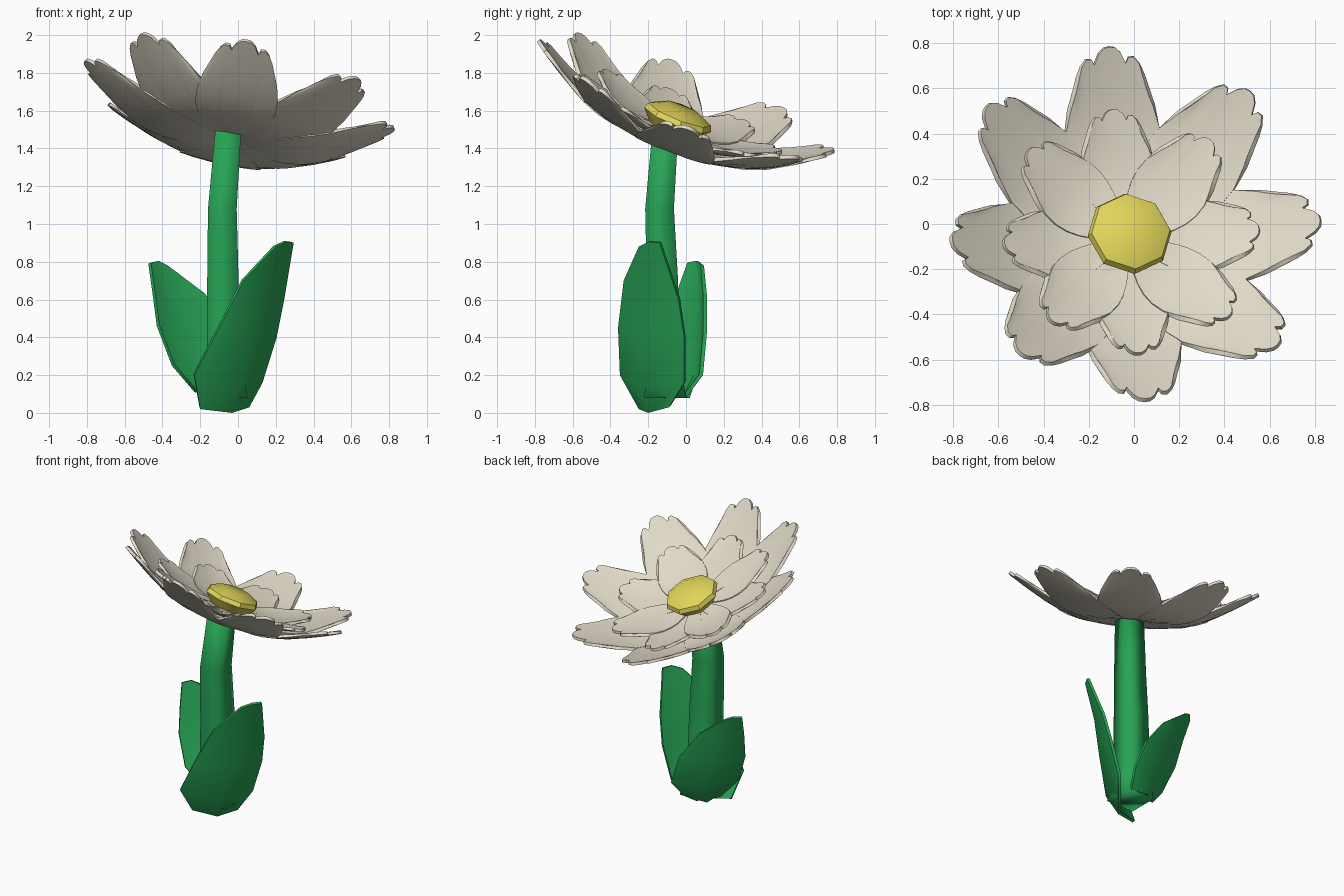
import bpy, bmesh, math
from mathutils import Vector, Matrix

if "Cube" in bpy.data.objects:
    bpy.data.objects.remove(bpy.data.objects["Cube"])


def material(name, rgb):
    m = bpy.data.materials.new(name)
    m.diffuse_color = (*rgb, 1)
    m.use_nodes = True
    m.node_tree.nodes["Principled BSDF"].inputs["Base Color"].default_value = m.diffuse_color
    return m


CREAM = material("cream petal", (0.75, 0.70, 0.58))
YELLOW = material("yellow centre", (0.75, 0.66, 0.10))
GREEN = material("leaf green", (0.02, 0.37, 0.09))

# Flower head frame: tilted to the back and right
NORMAL = Vector((0.18, 0.36, 0.92)).normalized()
HEAD = (Matrix.Translation((-0.035, -0.075, 1.473))
        @ Vector((0, 0, 1)).rotation_difference(NORMAL).to_matrix().to_4x4())


def finish(bm, name, mat, angle=40):
    bmesh.ops.recalc_face_normals(bm, faces=bm.faces)
    me = bpy.data.meshes.new(name)
    bm.to_mesh(me)
    bm.free()
    me.materials.append(mat)
    ob = bpy.data.objects.new(name, me)
    bpy.context.collection.objects.link(ob)
    bpy.ops.object.select_all(action='DESELECT')
    ob.select_set(True)
    bpy.context.view_layer.objects.active = ob
    bpy.ops.object.shade_smooth_by_angle(angle=math.radians(angle))
    return ob


def sheet(bm, rows, closed=False):
    """Skin a grid of points, row by row."""
    vs = [[bm.verts.new(p) for p in row] for row in rows]
    n = len(rows[0])
    for a, b in zip(vs, vs[1:]):
        for i in range(n if closed else n - 1):
            j = (i + 1) % n
            bm.faces.new((a[i], a[j], b[j], b[i]))
    return vs


def thicken(bm, t):
    bm.normal_update()
    bmesh.ops.solidify(bm, geom=bm.faces[:], thickness=t)


def lerp(table, x):
    for (x0, y0), (x1, y1) in zip(table, table[1:]):
        if x <= x1:
            return y0 + (y1 - y0) * (x - x0) / (x1 - x0)
    return table[-1][1]


# Petal outline: notched tip reach by column, half width by row, upward sweep
TIP = [(0, 1.0), (0.15, 0.995), (0.3, 0.97), (0.43, 0.92), (0.5, 0.945),
       (0.65, 0.945), (0.8, 0.91), (0.92, 0.86), (1, 0.81)]
WIDTH = [(0, 0.03), (0.15, 0.09), (0.25, 0.13), (0.37, 0.172), (0.48, 0.20),
         (0.6, 0.216), (0.74, 0.217), (0.88, 0.20), (1, 0.17)]
SWEEP = [(0, -0.01), (0.15, -0.035), (0.3, -0.043), (0.45, -0.025), (0.6, 0.018),
         (0.72, 0.07), (0.85, 0.132), (1, 0.21)]
COLS = [-x for x, _ in reversed(TIP)] + [x for x, _ in TIP[1:]]
ANGLES = [3, 50, 96, 141, 188, 230, 271, 318]


def petal_ring(name, length, wide, lift, rise):
    ring = bmesh.new()
    for k, angle in enumerate(ANGLES):
        turn = Matrix.Rotation(math.radians(angle), 4, 'Z')
        rows = []
        for t, w in WIDTH:
            row = []
            for u in COLS:
                r = t * lerp(TIP, abs(u))
                h = lift + rise * lerp(SWEEP, r) + 0.02 * t * u * u + 0.008 * (k % 2) * t
                row.append(HEAD @ turn @ Vector((r * length, u * w * wide, h)))
            rows.append(row)
        sheet(ring, rows)
    thicken(ring, 0.02)
    return finish(ring, name, CREAM, 60)


petal_ring("outer_petals", 0.845, 1.0, 0.0, 1.0)
petal_ring("inner_petals", 0.585, 0.78, 0.018, 0.42)

# Eight-sided domed flower centre
bm = bmesh.new()
rows = []
for r, h in [(0.12, -0.075), (0.19, 0.005), (0.178, 0.035), (0.10, 0.072)]:
    rows.append([HEAD @ Vector((r * math.cos(math.radians(5 + 45 * i)),
                                r * math.sin(math.radians(5 + 45 * i)), 0.082 + h))
                 for i in range(8)])
vs = sheet(bm, rows, True)
bm.faces.new(vs[0])
bm.faces.new(vs[-1])
finish(bm, "flower_centre", YELLOW, 40)

# Slightly bent, smooth-shaded square stem with a flared foot
bm = bmesh.new()
PATH = [(-0.06, -0.11, 0.08, 0.11), (-0.076, -0.12, 0.3, 0.088), (-0.08, -0.125, 0.7, 0.083),
        (-0.083, -0.14, 1.08, 0.076), (-0.05, -0.108, 1.52, 0.068)]
CORNERS = [(1, 1), (-1, 1), (-1, -1), (1, -1)]
rows = [[(x + r * cx, y + r * cy, z) for cx, cy in CORNERS] for x, y, z, r in PATH]
vs = sheet(bm, rows, True)
bm.faces.new(vs[0])
bm.faces.new(vs[-1])
finish(bm, "stem", GREEN, 100)


# Leaves: left edge, midrib and right edge per row
def leaf(name, rows):
    bm = bmesh.new()
    sheet(bm, rows)
    thicken(bm, 0.02)
    finish(bm, name, GREEN, 50)


leaf("right_leaf", [
    [(-0.20, -0.25, 0.02), (-0.03, -0.20, 0.0), (0.06, -0.09, 0.03)],
    [(-0.23, -0.35, 0.20), (0.02, -0.27, 0.15), (0.13, -0.01, 0.16)],
    [(-0.10, -0.36, 0.45), (0.10, -0.24, 0.40), (0.205, -0.01, 0.40)],
    [(0.03, -0.33, 0.70), (0.18, -0.20, 0.65), (0.245, -0.04, 0.60)],
    [(0.20, -0.25, 0.88), (0.26, -0.20, 0.905), (0.295, -0.14, 0.90)]])
leaf("left_leaf", [
    [(0.02, 0.0, 0.08), (-0.10, 0.02, 0.08), (-0.23, -0.08, 0.11)],
    [(0.06, 0.09, 0.20), (-0.15, 0.06, 0.20), (-0.35, -0.12, 0.25)],
    [(-0.02, 0.11, 0.42), (-0.26, 0.07, 0.42), (-0.43, -0.08, 0.46)],
    [(-0.18, 0.11, 0.63), (-0.34, 0.08, 0.61), (-0.455, -0.03, 0.65)],
    [(-0.38, 0.095, 0.78), (-0.43, 0.07, 0.80), (-0.475, 0.02, 0.79)]])
